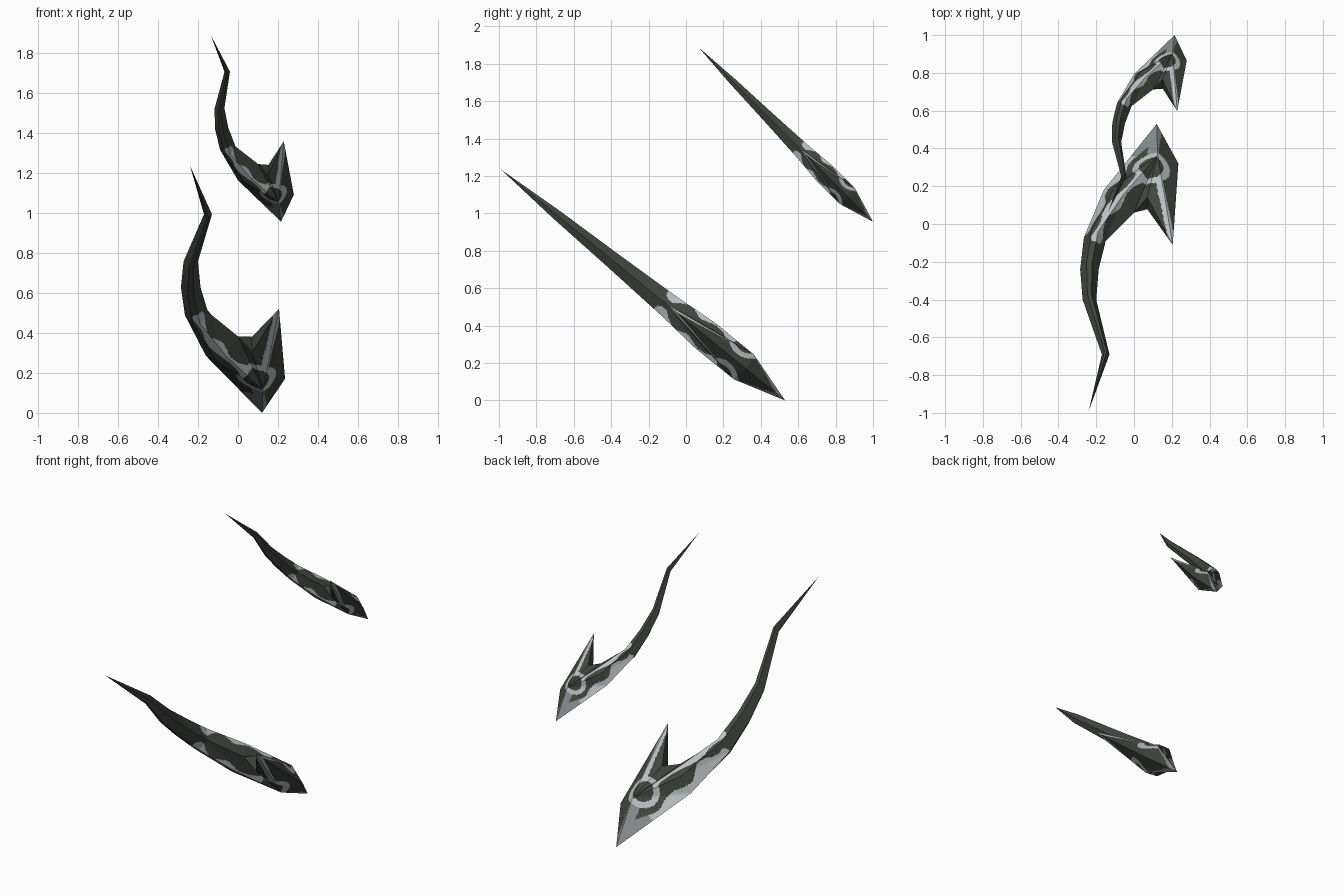
import bpy, bmesh, math
from mathutils import Matrix, Vector

if "Cube" in bpy.data.objects:
    bpy.data.objects.remove(bpy.data.objects["Cube"])


def P(x, y, z=0.0):
    """Horn-plane point, measured from the pointed base of the horn."""
    return Vector((x - 0.12, (y - 0.53) * 1.289, z))


def material(name, col):
    m = bpy.data.materials.new(name)
    m.diffuse_color = (*col, 1)
    m.use_nodes = True
    m.node_tree.nodes["Principled BSDF"].inputs["Base Color"].default_value = m.diffuse_color
    return m


mats = [material("dark_green_grey", (0.052, 0.062, 0.048)),
        material("pale_silver", (0.50, 0.54, 0.55)),
        material("mid_grey", (0.25, 0.27, 0.28))]

# outer x, y, inner x, y, half thickness: from the head to the tail
STATIONS = [(-0.16, 0.18, 0.00, 0.06, 0.086),
            (-0.265, -0.07, -0.15, -0.09, 0.066),
            (-0.285, -0.24, -0.187, -0.24, 0.055),
            (-0.272, -0.40, -0.20, -0.40, 0.044),
            (-0.17, -0.69, -0.13, -0.69, 0.027)]

bm = bmesh.new()
new = lambda *a: bm.verts.new(P(*a))

# curved shaft: six-sided rings
rings = []
for lx, ly, rx, ry, h in STATIONS:
    mid = lambda t, z: (lx + (rx - lx) * t, ly + (ry - ly) * t, z)
    rings.append([new(*mid(t, z)) for t, z in
                  ((0, 0), (0.35, h), (0.65, h), (1, 0), (0.65, -h), (0.35, -h))])
for a, b in zip(rings, rings[1:]):
    for i in range(6):
        j = (i + 1) % 6
        bm.faces.new((a[i], a[j], b[j], b[i]))
tip = new(-0.24, -0.99)
for i in range(6):
    bm.faces.new((rings[-1][i], rings[-1][(i + 1) % 6], tip))

# head: raised centre on both sides, base point, corner and side spike
base, corner, spike = new(0.12, 0.53), new(0.235, 0.32), new(0.205, -0.11)
r = rings[0]
notches = []
for side, ridge in ((1, (r[0], r[1], r[2], r[3])), (-1, (r[0], r[5], r[4], r[3]))):
    centre = new(0.125, 0.31, 0.085 * side)
    notch = new(0.07, 0.11, 0.05 * side)
    notches.append(notch)
    loop = [base, *ridge, notch, spike, corner]
    for i, v in enumerate(loop):
        bm.faces.new((centre, v, loop[(i + 1) % len(loop)]))
bm.faces.new((notches[0], notches[1], r[3]))
bm.faces.new((notches[0], notches[1], spike))

bmesh.ops.triangulate(bm, faces=bm.faces[:])
bmesh.ops.recalc_face_normals(bm, faces=bm.faces[:])

# finer faces where the markings are painted
limit = P(0, -0.2).y
for _ in range(6):
    edges = [e for e in bm.edges if e.calc_length() > 0.016
             and max(v.co.y for v in e.verts) > limit]
    if edges:
        bmesh.ops.subdivide_edges(bm, edges=edges, cuts=1)
        bmesh.ops.triangulate(bm, faces=[f for f in bm.faces if len(f.verts) > 3])


def near(p, pts):
    """Distance to a polyline in the horn plane."""
    best = 9
    for a, b in zip(pts, pts[1:]):
        a, b = P(*a).xy, P(*b).xy
        t = max(0, min(1, (p - a).dot(b - a) / (b - a).length_squared))
        best = min(best, (p - a - (b - a) * t).length)
    return best


RING = P(0.09, 0.255).xy
INNER_LINE = [(0.05, 0.21), (-0.05, 0.12), (-0.15, 0.0), (-0.20, -0.11)]
SPIKE_LINE = [(0.13, 0.20), (0.165, 0.06), (0.203, -0.10)]
BASE_LINE = [(0.10, 0.30), (0.105, 0.40), (0.12, 0.53)]
OUTER_EDGE = [(0.12, 0.53), (-0.16, 0.18), (-0.255, -0.04)]
BASE = P(0.12, 0.53).xy


def marking(c):
    p = c.xy
    d = (p - RING).length
    if d < 0.066:
        return 0
    if d < 0.10:
        return 1
    if near(p, SPIKE_LINE) < 0.019:
        return 1
    wave = 0.008 * math.sin(p.y * 28)
    if near(p, INNER_LINE) < 0.020 + wave:
        return 1
    edge = near(p, OUTER_EDGE)
    tone = 2 if (p - BASE).length < 0.26 else 1
    if near(p, BASE_LINE) < 0.030:
        return tone
    if c.z > 0 and edge < 0.042 + 2 * wave:
        return tone
    if c.z <= 0 and edge < 0.05 and (p - BASE).length < 0.2:
        return 2
    return 0


for f in bm.faces:
    c = f.calc_center_median()
    f.material_index = marking(c) if c.y > limit else 0

mesh = bpy.data.meshes.new("horn")
bm.to_mesh(mesh)
bm.free()
for m in mats:
    mesh.materials.append(m)


# two horns share one mesh: place, tilt, twist and scale
def horn(name, loc, tilt, twist, scale):
    ob = bpy.data.objects.new(name, mesh)
    bpy.context.collection.objects.link(ob)
    ob.matrix_world = (Matrix.Translation(loc)
                       @ Matrix.Rotation(math.radians(tilt), 4, 'X')
                       @ Matrix.Rotation(math.radians(twist), 4, 'Z')
                       @ Matrix.Scale(scale, 4))
    return ob


large = horn("large_horn", (0.12, 0.53, 0.0), -39.1, 0, 1.0)
horn("small_horn", (0.215, 1.0, 0.955), -45, -4.5, 0.685)
bpy.context.view_layer.objects.active = large
large.select_set(True)
bpy.ops.object.shade_smooth_by_angle(angle=math.radians(30))
